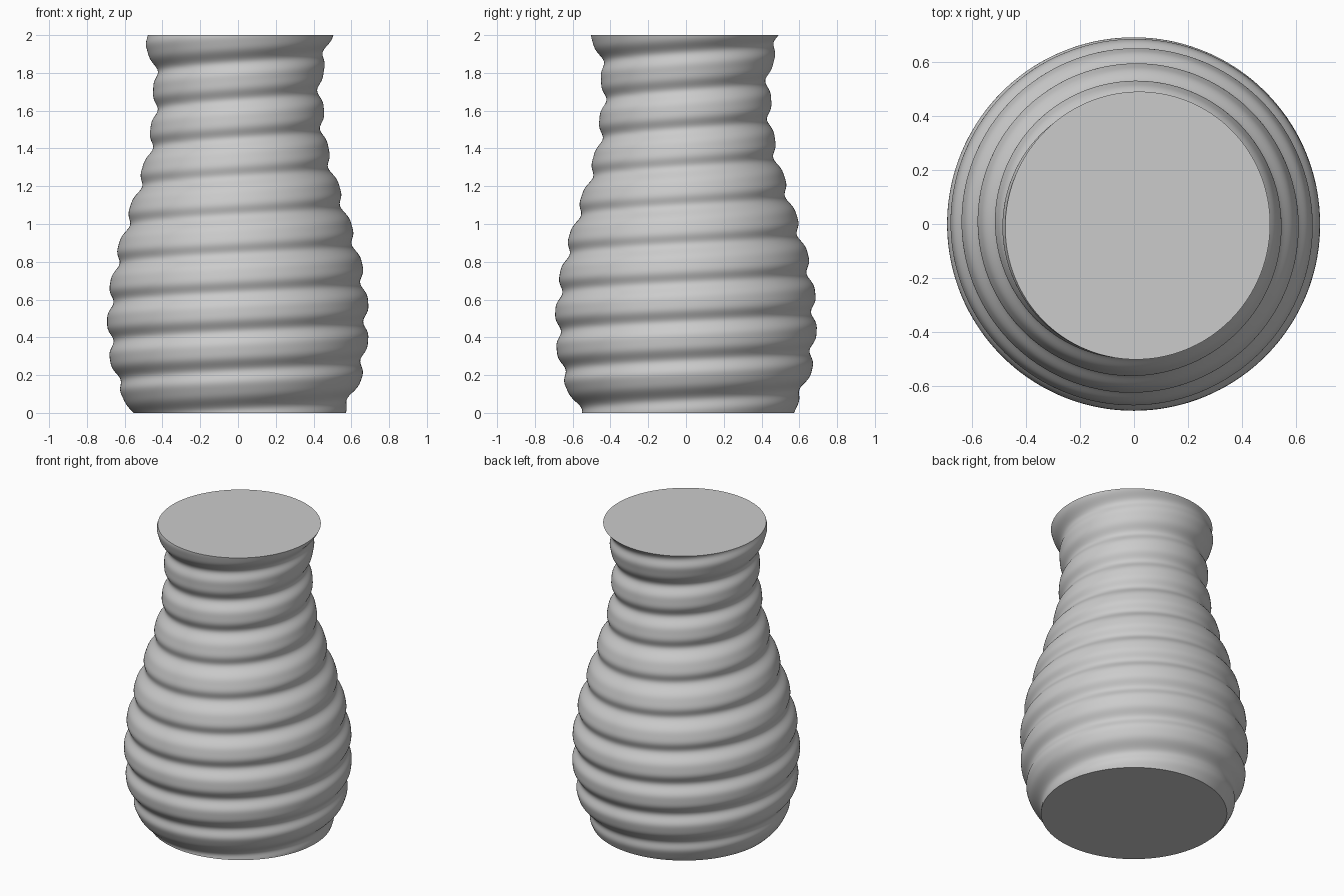
import bpy, bmesh, math

cube = bpy.data.objects.get("Cube")
if cube:
    bpy.data.objects.remove(cube, do_unlink=True)

HEIGHT = 2.0
SEGMENTS = 144
ROWS = 220
PITCH = 0.204         # rise of the spiral groove per turn
GROOVE_DEPTH = 0.03
GROOVE_START = 0.075  # groove height on the +x side

# Outer radius at evenly spaced heights
PROFILE = [0.572, 0.66, 0.69, 0.688, 0.655, 0.60, 0.537, 0.48, 0.455, 0.453, 0.505]


def envelope(z):
    """Smooth radius through the profile points."""
    last = len(PROFILE) - 1
    t = z / HEIGHT * last
    i = min(int(t), last - 1)
    f = t - i
    b, c = PROFILE[i], PROFILE[i + 1]
    a = PROFILE[i - 1] if i > 0 else 2 * b - c
    d = PROFILE[i + 2] if i + 2 <= last else 2 * c - b
    return b + 0.5 * f * (c - a + f * (2*a - 5*b + 4*c - d + f * (3*(b - c) + d - a)))


def radius(z, angle):
    """Envelope with the spiral groove pressed in."""
    phase = math.pi * (z - GROOVE_START) / PITCH - angle / 2
    return envelope(z) - GROOVE_DEPTH * math.cos(phase) ** 4


# Grey clay
clay = bpy.data.materials.new("grey_clay")
clay.use_nodes = True
colour = (0.6, 0.6, 0.6, 1)
clay.diffuse_color = colour
clay.node_tree.nodes["Principled BSDF"].inputs["Base Color"].default_value = colour

# Grooved wall, ring by ring
bm = bmesh.new()
rings = []
for row in range(ROWS + 1):
    z = HEIGHT * row / ROWS
    ring = []
    for s in range(SEGMENTS):
        angle = math.tau * s / SEGMENTS
        r = radius(z, angle)
        ring.append(bm.verts.new((r * math.cos(angle), r * math.sin(angle), z)))
    rings.append(ring)

for low, high in zip(rings, rings[1:]):
    for s in range(SEGMENTS):
        n = (s + 1) % SEGMENTS
        bm.faces.new((low[s], low[n], high[n], high[s]))

# Flat base and top
bm.faces.new(reversed(rings[0]))
bm.faces.new(rings[-1])

mesh = bpy.data.meshes.new("vase_body")
bm.to_mesh(mesh)
bm.free()
mesh.materials.append(clay)
vase = bpy.data.objects.new("vase_body", mesh)
bpy.context.collection.objects.link(vase)

# Smooth wall with crisp rims
bpy.ops.object.select_all(action="DESELECT")
vase.select_set(True)
bpy.context.view_layer.objects.active = vase
bpy.ops.object.shade_smooth_by_angle(angle=math.radians(40))
